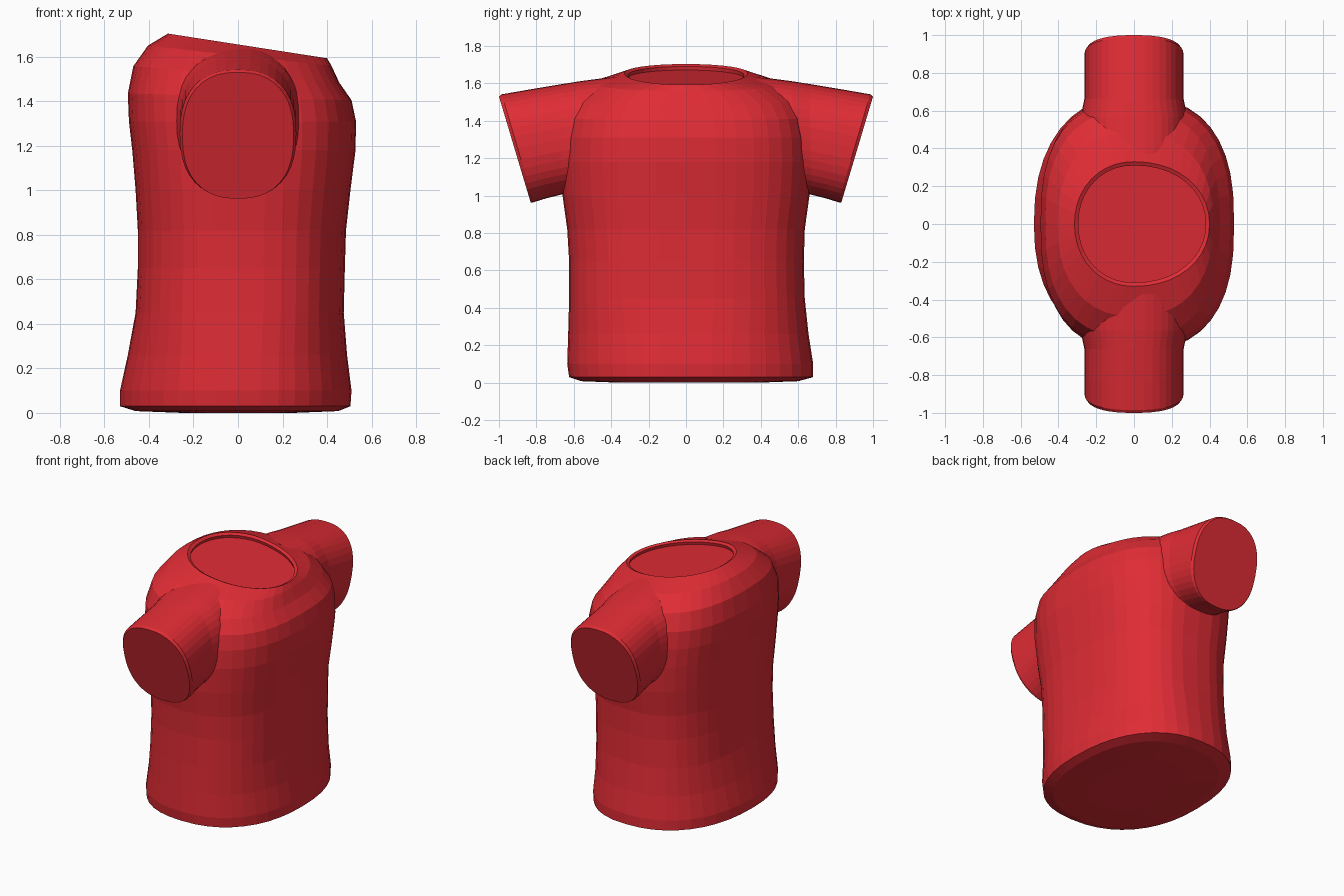
import bpy, bmesh, math

if "Cube" in bpy.data.objects:
    bpy.data.objects.remove(bpy.data.objects["Cube"], do_unlink=True)

SEGMENTS = 40

red = bpy.data.materials.new("red_cloth")
red.use_nodes = True
red.diffuse_color = (0.74, 0.025, 0.035, 1)
red.node_tree.nodes["Principled BSDF"].inputs["Base Color"].default_value = red.diffuse_color


def unit_ring(power):
    """Points of a rounded-box outline with radius one."""
    points = []
    for i in range(SEGMENTS):
        a = 2 * math.pi * i / SEGMENTS
        c, s = math.cos(a), math.sin(a)
        points.append((math.copysign(abs(c) ** (2 / power), c),
                       math.copysign(abs(s) ** (2 / power), s)))
    return points


def loft(name, rings):
    """Skin a list of rings and close both ends."""
    bm = bmesh.new()
    loops = [[bm.verts.new(p) for p in ring] for ring in rings]
    for low, high in zip(loops, loops[1:]):
        for i in range(SEGMENTS):
            j = (i + 1) % SEGMENTS
            bm.faces.new((low[i], low[j], high[j], high[i]))
    bm.faces.new(loops[0])
    bm.faces.new(loops[-1])
    bmesh.ops.recalc_face_normals(bm, faces=bm.faces)
    mesh = bpy.data.meshes.new(name)
    bm.to_mesh(mesh)
    bm.free()
    mesh.materials.append(red)
    obj = bpy.data.objects.new(name, mesh)
    bpy.context.collection.objects.link(obj)
    return obj


def body_ring(z, x0, x1, y0, y1, power=2.6, tilt=0):
    """Outline whose four quarters reach x0, x1, y0 and y1 from the axis."""
    ring = []
    for u, v in unit_ring(power):
        x = u * x1 if u > 0 else -u * x0
        y = v * y1 if v > 0 else -v * y0
        ring.append((x, y, z + tilt * x))
    return ring


def sleeve_ring(side, top, bottom, half_width, power=2.4):
    ring = []
    for u, v in unit_ring(power):
        t = (v + 1) / 2
        y = bottom[0] + (top[0] - bottom[0]) * t
        z = bottom[1] + (top[1] - bottom[1]) * t
        ring.append((half_width * u, side * y, z))
    return ring


# Torso from hem to collar, ending in the sunken neck cap
torso = loft("shirt_torso", [body_ring(*r) for r in (
    (0.0, -0.25, 0.25, -0.35, 0.38, 2.3),
    (0.008, -0.46, 0.45, -0.56, 0.60, 2.3),
    (0.03, -0.53, 0.505, -0.625, 0.68, 2.3),
    (0.10, -0.53, 0.51, -0.635, 0.68, 2.3),
    (0.26, -0.495, 0.49, -0.63, 0.655, 2.4),
    (0.45, -0.46, 0.475, -0.625, 0.635),
    (0.65, -0.45, 0.48, -0.625, 0.63),
    (0.82, -0.45, 0.485, -0.635, 0.635),
    (1.00, -0.46, 0.505, -0.66, 0.66),
    (1.18, -0.475, 0.528, -0.67, 0.67),
    (1.31, -0.49, 0.53, -0.665, 0.665),
    (1.42, -0.495, 0.51, -0.645, 0.645, 2.6, -0.03),
    (1.52, -0.47, 0.455, -0.60, 0.60, 2.5, -0.08),
    (1.605, -0.405, 0.42, -0.49, 0.49, 2.3, -0.11),
    (1.655, -0.315, 0.40, -0.33, 0.33, 2.1, -0.155),
    (1.645, -0.295, 0.38, -0.31, 0.31, 2.1, -0.155),
    (1.625, -0.30, 0.385, -0.315, 0.315, 2.1, -0.155),
)])

# Short flared sleeves, fused to the torso
for side, label in ((-1, "front"), (1, "back")):
    sleeve = loft(label + "_sleeve", [sleeve_ring(side, *r) for r in (
        ((0.37, 1.637), (0.48, 1.06), 0.28),
        ((0.56, 1.613), (0.60, 1.02), 0.28),
        ((0.66, 1.597), (0.67, 1.005), 0.262),
        ((0.84, 1.567), (0.75, 0.985), 0.262),
        ((0.985, 1.542), (0.815, 0.965), 0.262),
        ((1.00, 1.53), (0.83, 0.962), 0.25),
    )])
    union = torso.modifiers.new("join_" + label, "BOOLEAN")
    union.operation = "UNION"
    union.solver = "EXACT"
    union.object = sleeve
    bpy.context.view_layer.objects.active = torso
    bpy.ops.object.modifier_apply(modifier=union.name)
    bpy.data.objects.remove(sleeve, do_unlink=True)
